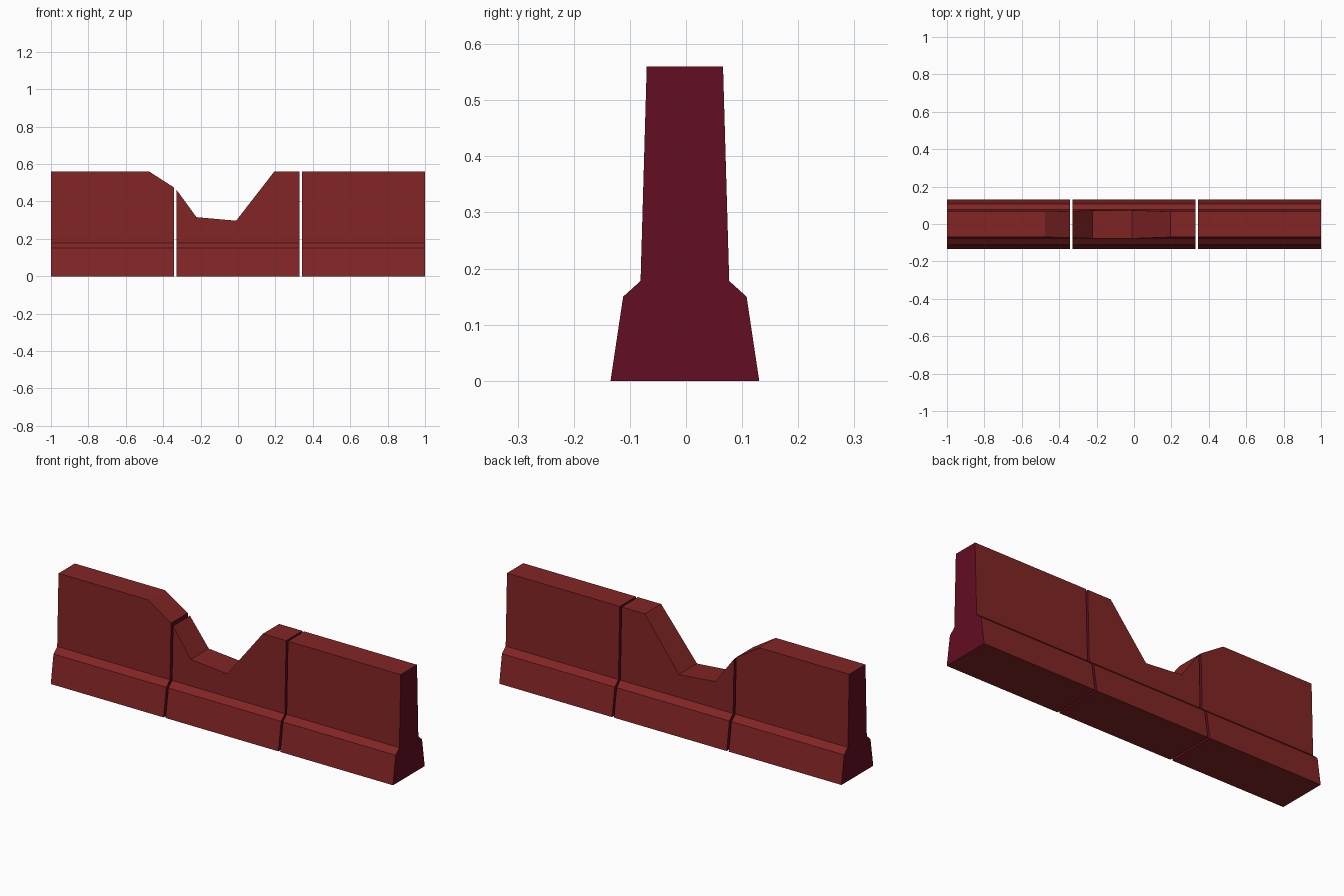
import bpy, bmesh

if "Cube" in bpy.data.objects:
    bpy.data.objects.remove(bpy.data.objects["Cube"])

def material(name, rgb):
    m = bpy.data.materials.new(name)
    m.diffuse_color = (*rgb, 1)
    m.use_nodes = True
    m.node_tree.nodes["Principled BSDF"].inputs["Base Color"].default_value = m.diffuse_color
    return m

red = material("brick red", (0.223, 0.018, 0.018))
plum = material("dark plum ends", (0.122, 0.0044, 0.016))

CENTRE = -0.002
TOP = 0.56
# lower half-widths of the barrier cross-section: (half width, height)
LOWER = [(0.1325, 0), (0.11, 0.15), (0.079, 0.178)]

def section(h):
    """Barrier cross-section whose tapering upper wall stops at height h."""
    top_w = 0.079 - (h - 0.178) / (TOP - 0.178) * 0.011
    half = LOWER + [(top_w, h)]
    return ([(CENTRE + w, z) for w, z in half]
            + [(CENTRE - w, z) for w, z in reversed(half)])

def barrier(name, stations):
    """Loft the cross-section through (x, top height) stations."""
    bm = bmesh.new()
    rings = [[bm.verts.new((x, y, z)) for y, z in section(h)] for x, h in stations]
    for a, b in zip(rings, rings[1:]):
        for i in range(len(a)):
            j = (i + 1) % len(a)
            bm.faces.new((a[i], a[j], b[j], b[i]))
    # end caps in the second colour
    for ring in (rings[0], rings[-1]):
        bm.faces.new(ring).material_index = 1
    bmesh.ops.recalc_face_normals(bm, faces=bm.faces)
    mesh = bpy.data.meshes.new(name)
    bm.to_mesh(mesh)
    bm.free()
    mesh.materials.append(red)
    mesh.materials.append(plum)
    ob = bpy.data.objects.new(name, mesh)
    bpy.context.collection.objects.link(ob)

# three barrier blocks, broken away across the first joint
barrier("left_block", [(-1, TOP), (-0.475, TOP), (-0.341, 0.474)])
barrier("broken_middle_block", [(-0.329, 0.463), (-0.222, 0.316), (-0.01, 0.297),
                                (0.194, TOP), (0.33, TOP)])
barrier("right_block", [(0.341, TOP), (1, TOP)])
